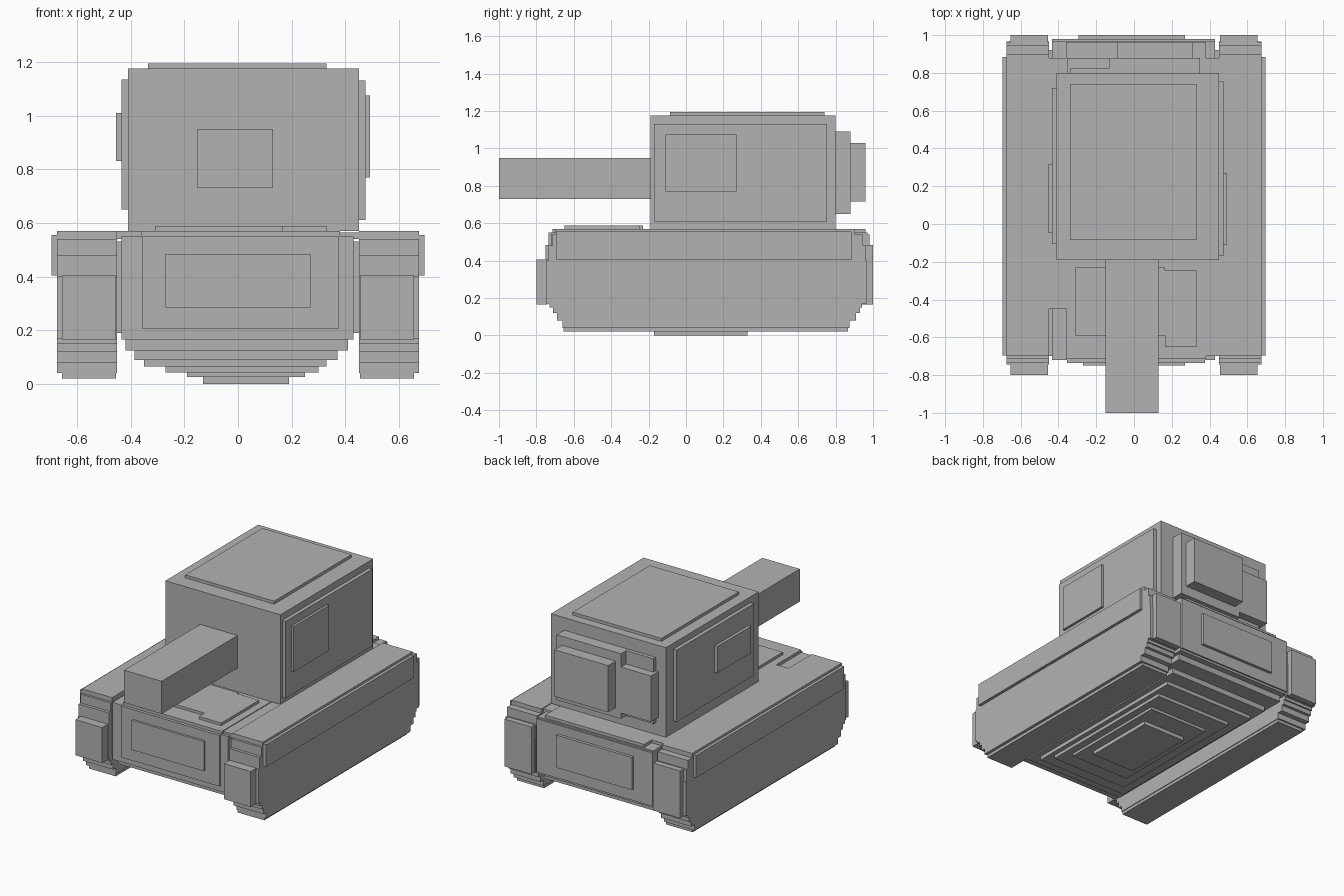
import bpy
import bmesh

cube = bpy.data.objects.get("Cube")
if cube:
    bpy.data.objects.remove(cube, do_unlink=True)

GREY = (0.45, 0.45, 0.45, 1)
grey = bpy.data.materials.new("plain grey")
grey.use_nodes = True
grey.diffuse_color = GREY
grey.node_tree.nodes["Principled BSDF"].inputs["Base Color"].default_value = GREY


def finish(name, bm):
    bmesh.ops.recalc_face_normals(bm, faces=bm.faces)
    mesh = bpy.data.meshes.new(name)
    bm.to_mesh(mesh)
    bm.free()
    mesh.materials.append(grey)
    obj = bpy.data.objects.new(name, mesh)
    bpy.context.scene.collection.objects.link(obj)
    return obj


def box(name, xs, ys, zs):
    """Box given by its extent along each axis."""
    bm = bmesh.new()
    bmesh.ops.create_cube(bm, size=1)
    for v in bm.verts:
        v.co = [r[0] if c < 0 else r[1] for c, r in zip(v.co, (xs, ys, zs))]
    return finish(name, bm)


def stepped_slab(name, xs, bands):
    """Side profile stacked from (bottom, top, front, back) bands, extruded across x."""
    front = [(y0, z) for z0, z1, y0, y1 in bands for z in (z0, z1)]
    back = [(y1, z) for z0, z1, y0, y1 in bands for z in (z0, z1)]
    bm = bmesh.new()
    face = bm.faces.new([bm.verts.new((xs[0], y, z)) for y, z in front + back[::-1]])
    out = bmesh.ops.extrude_face_region(bm, geom=[face])
    moved = [g for g in out["geom"] if isinstance(g, bmesh.types.BMVert)]
    bmesh.ops.translate(bm, verts=moved, vec=(xs[1] - xs[0], 0, 0))
    return finish(name, bm)


def side_span(s, inner, outer):
    return tuple(sorted((s * inner, s * outer)))


# Tracks with stepped ends, skirts and end blocks
TRACK = [
    (0.04, 0.08, -0.66, 0.875),
    (0.08, 0.12, -0.69, 0.91),
    (0.12, 0.15, -0.71, 0.93),
    (0.15, 0.17, -0.73, 0.94),
    (0.17, 0.40, -0.745, 0.965),
    (0.40, 0.48, -0.735, 0.96),
    (0.48, 0.54, -0.715, 0.945),
    (0.54, 0.57, -0.70, 0.90),
]
for s, side in ((1, "left"), (-1, "right")):
    stepped_slab(side + "_track", side_span(s, 0.45, 0.675), TRACK)
    box(side + "_track_sole", side_span(s, 0.455, 0.655), (-0.655, 0.865), (0.02, 0.04))
    box(side + "_track_skirt", side_span(s, 0.67, 0.695), (-0.695, 0.885), (0.405, 0.555))
    box(side + "_track_inner_wall", side_span(s, 0.43, 0.455), (-0.70, 0.92), (0.19, 0.53))
    box(side + "_track_front_block", side_span(s, 0.455, 0.655), (-0.80, -0.74), (0.165, 0.405))
    box(side + "_track_rear_block", side_span(s, 0.455, 0.655), (0.96, 1.0), (0.165, 0.485))

# Hull
box("hull", (-0.435, 0.43), (-0.72, 0.97), (0.165, 0.55))
box("hull_deck", (-0.36, 0.38), (-0.715, 0.96), (0.54, 0.57))
box("hull_deck_right_edge", (-0.46, -0.36), (-0.45, 0.88), (0.54, 0.57))
box("hull_deck_left_edge", (0.38, 0.46), (-0.70, 0.88), (0.54, 0.565))
box("hull_front_plate", (-0.355, 0.375), (-0.735, -0.72), (0.205, 0.55))
box("hull_front_panel", (-0.27, 0.27), (-0.75, -0.735), (0.285, 0.485))
box("hull_rear_plate", (-0.435, 0.43), (0.97, 0.98), (0.18, 0.54))
box("hull_rear_panel", (-0.295, 0.27), (0.98, 1.0), (0.26, 0.48))
box("deck_hatch_right", (-0.31, 0.13), (-0.59, -0.23), (0.57, 0.588))
box("deck_hatch_left", (0.165, 0.33), (-0.65, -0.245), (0.57, 0.588))
box("deck_hatch_bridge", (0.13, 0.165), (-0.59, -0.23), (0.57, 0.588))

# Shallow terraces under the hull
TERRACES = [
    ((-0.42, 0.41), (-0.68, 0.93), 0.125),
    ((-0.385, 0.37), (-0.60, 0.82), 0.09),
    ((-0.35, 0.33), (-0.52, 0.72), 0.065),
    ((-0.27, 0.30), (-0.42, 0.60), 0.043),
    ((-0.19, 0.25), (-0.30, 0.47), 0.025),
    ((-0.13, 0.19), (-0.17, 0.33), 0.0),
]
top = 0.165
for i, (xs, ys, z) in enumerate(TERRACES):
    box("belly_terrace_%d" % (i + 1), xs, ys, (z, top))
    top = z

# Turret and gun
box("turret", (-0.41, 0.45), (-0.19, 0.80), (0.57, 1.175))
box("turret_roof_plate", (-0.335, 0.33), (-0.085, 0.74), (1.175, 1.195))
box("turret_left_plate", (0.45, 0.475), (-0.17, 0.755), (0.61, 1.13))
box("turret_left_panel", (0.475, 0.492), (-0.11, 0.27), (0.77, 1.075))
box("turret_right_plate", (-0.435, -0.41), (-0.105, 0.72), (0.65, 1.135))
box("turret_right_panel", (-0.455, -0.435), (-0.045, 0.315), (0.83, 1.01))
box("gun", (-0.15, 0.13), (-1.0, -0.19), (0.73, 0.95))

# Stowage boxes on the turret's back
box("rear_plate", (-0.335, 0.35), (0.80, 0.825), (0.65, 1.09))
box("rear_box_base", (-0.13, 0.35), (0.82, 0.88), (0.65, 1.09))
box("rear_large_box", (-0.09, 0.31), (0.88, 0.96), (0.715, 1.03))
box("rear_small_box", (-0.355, -0.13), (0.80, 0.88), (0.69, 1.0))
